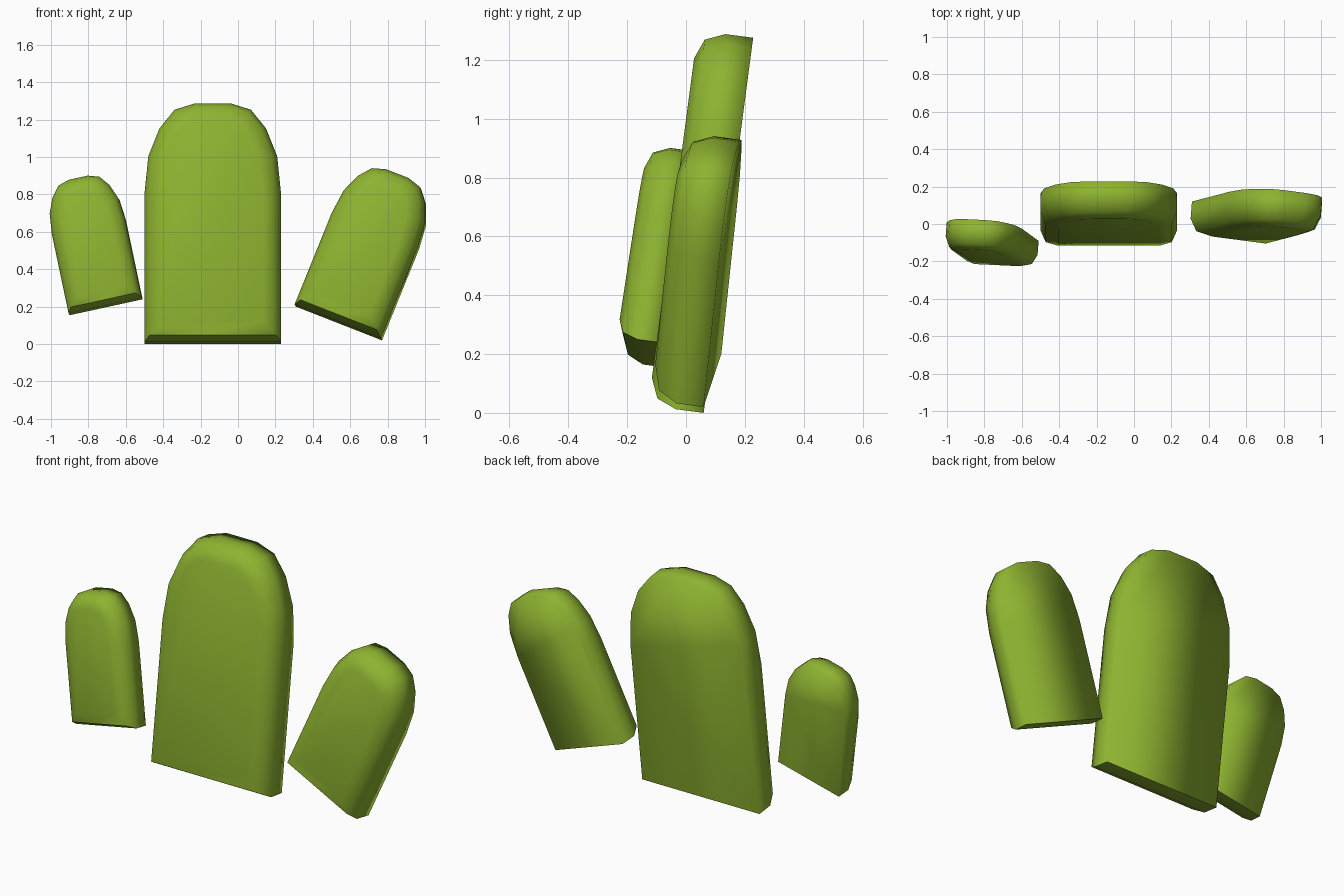
import bpy, bmesh, math
from mathutils import Matrix, Vector

if "Cube" in bpy.data.objects:
    bpy.data.objects.remove(bpy.data.objects["Cube"])

green = bpy.data.materials.new("leaf_green")
green.diffuse_color = (0.27, 0.45, 0.03, 1)
green.use_nodes = True
green.node_tree.nodes["Principled BSDF"].inputs["Base Color"].default_value = green.diffuse_color

# half outline of a pad: (fraction of width, fraction of height)
HALF = [(0.5, 0), (0.5, 0.622), (0.472, 0.778), (0.39, 0.895), (0.28, 0.973), (0.13, 1.0)]


def pad(name, base, width, height, depth, roll, yaw, lean):
    """Round-topped slab; base is the middle of its lower back edge.
    The back lies in the plane y = yaw * x + lean * z."""
    bm = bmesh.new()
    outline = HALF + [(-x, z) for x, z in reversed(HALF)]
    back = bm.faces.new([bm.verts.new((x * width, 0, z * height)) for x, z in outline])
    front = bmesh.ops.extrude_face_region(bm, geom=[back], use_keep_orig=True)
    moved = [v for v in front["geom"] if isinstance(v, bmesh.types.BMVert)]
    bmesh.ops.translate(bm, verts=moved, vec=(0, -depth, 0))
    bmesh.ops.recalc_face_normals(bm, faces=bm.faces[:])

    # rounded front rim
    rim = [e for e in bm.edges if all(v.co.y < -depth * 0.9 for v in e.verts)]
    bmesh.ops.bevel(bm, geom=rim, offset=depth * 0.5, segments=2, profile=0.5,
                    affect='EDGES', clamp_overlap=True)
    bmesh.ops.recalc_face_normals(bm, faces=bm.faces[:])
    bm.normal_update()

    # smooth everywhere except around the cut base
    for f in bm.faces:
        f.smooth = True
    for e in bm.edges:
        if len({f.normal.z < -0.7 for f in e.link_faces}) == 2:
            e.smooth = False

    mesh = bpy.data.meshes.new(name)
    bm.to_mesh(mesh)
    bm.free()
    mesh.materials.append(green)
    ob = bpy.data.objects.new(name, mesh)
    bpy.context.collection.objects.link(ob)

    # lean, turn and roll the slab into place
    c, s = math.cos(math.radians(roll)), math.sin(math.radians(roll))
    ax = Vector((c, yaw * c + lean * s, s)).normalized()
    ay = Vector((-yaw, 1, -lean)).normalized()
    az = ax.cross(ay)
    ob.matrix_world = Matrix.Translation(base) @ Matrix((ax, ay, az)).transposed().to_4x4()
    return ob


pad("middle_pad", (-0.135, 0.06, 0), 0.73, 1.286, 0.19, 0, 0, 0.132)
pad("right_pad", (0.54, 0.09, 0.11), 0.498, 0.855, 0.187, -21.4, -0.077, 0.137)
pad("left_pad", (-0.705, -0.081, 0.197), 0.40, 0.705, 0.152, 12.3, -0.077, 0.137)
